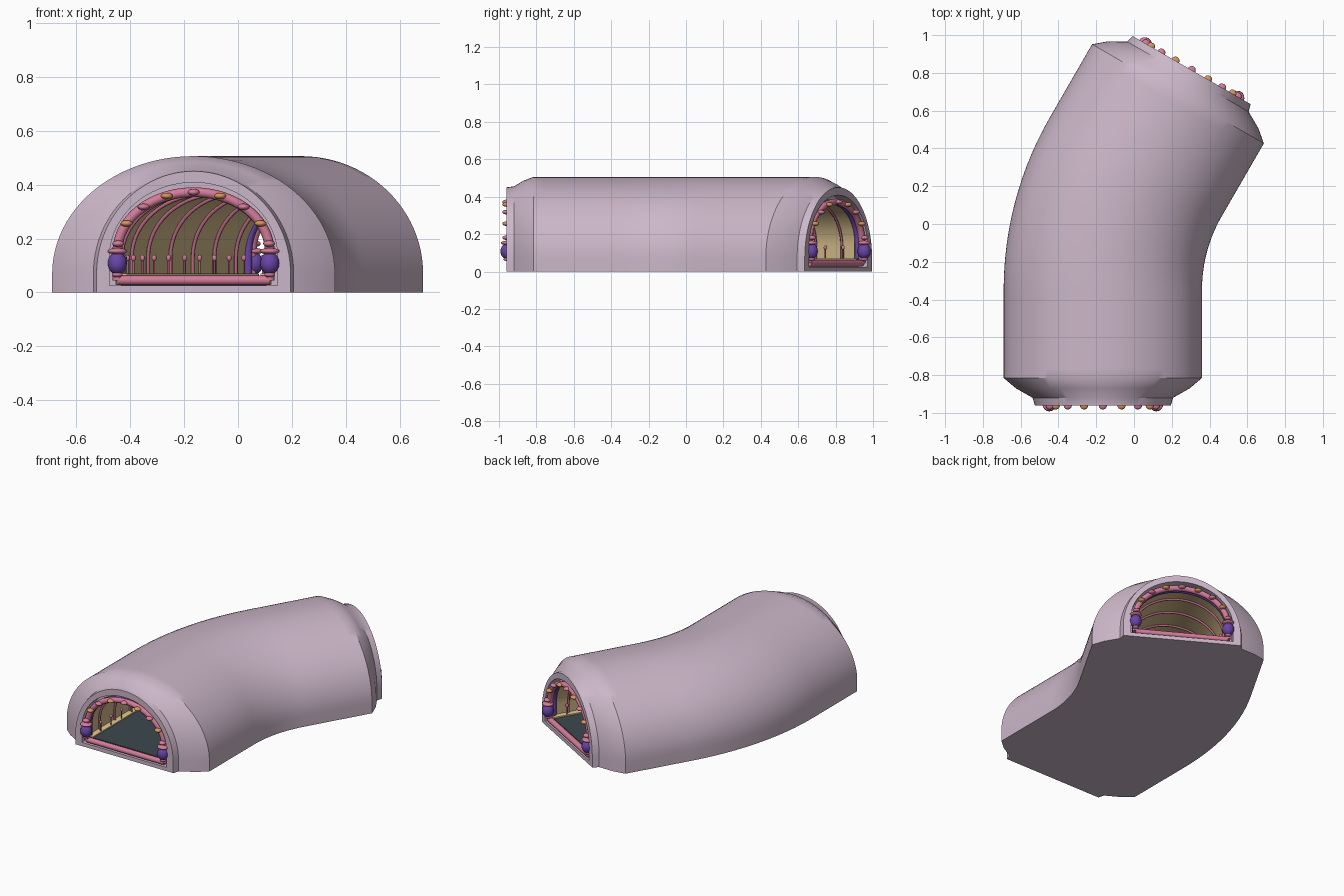
import bpy, bmesh, math
from mathutils import Vector, Matrix

if "Cube" in bpy.data.objects:
    bpy.data.objects.remove(bpy.data.objects["Cube"])


def material(name, rgb):
    m = bpy.data.materials.new(name)
    m.use_nodes = True
    m.diffuse_color = (*rgb, 1)
    m.node_tree.nodes["Principled BSDF"].inputs["Base Color"].default_value = (*rgb, 1)
    return m


MAUVE = material("mauve shell", (0.60, 0.47, 0.58))
TAN = material("tan wall", (0.62, 0.47, 0.24))
SLATE = material("slate floor", (0.045, 0.065, 0.075))
CREAM = material("cream trim", (0.80, 0.60, 0.28))
PINK = material("pink trim", (0.66, 0.20, 0.32))
ROSE = material("rose ribs", (0.46, 0.13, 0.21))
ORANGE = material("orange bead", (0.68, 0.30, 0.10))
PURPLE = material("purple glaze", (0.14, 0.06, 0.38))

# Centre line: straight, thirty degree bend, straight
START = Vector((-0.165, -0.96))
RUN, RADIUS, BEND = 0.612, 1.3, math.radians(30)
ARC = RADIUS * BEND
LENGTH = RUN + ARC + 0.592


def frame(s):
    """Matrix at distance s: x across, y along, z up."""
    a = min(max((s - RUN) / RADIUS, 0), BEND)
    tail = max(s - RUN - ARC, 0)
    x = START.x + RADIUS * (1 - math.cos(a)) + tail * math.sin(a)
    y = START.y + min(s, RUN) + RADIUS * math.sin(a) + tail * math.cos(a)
    return Matrix.Translation((x, y, 0)) @ Matrix.Rotation(-a, 4, "Z")


def arch(half, top, spring, base, n=48):
    pts = [(-half, base)]
    for i in range(n + 1):
        t = math.pi * (1 - i / n)
        pts.append((half * math.cos(t), spring + (top - spring) * math.sin(t)))
    return pts + [(half, base)]


def box(left, right, base, top):
    return [(left, base), (left, top), (right, top), (right, base)]


def steps(a, b, n):
    return [a + (b - a) * i / n for i in range(n + 1)]


def finish(name, bm, mats, angle=32):
    bmesh.ops.recalc_face_normals(bm, faces=bm.faces[:])
    me = bpy.data.meshes.new(name)
    bm.to_mesh(me)
    bm.free()
    for m in mats:
        me.materials.append(m)
    ob = bpy.data.objects.new(name, me)
    bpy.context.collection.objects.link(ob)
    bpy.ops.object.select_all(action="DESELECT")
    ob.select_set(True)
    bpy.context.view_layer.objects.active = ob
    bpy.ops.object.shade_smooth_by_angle(angle=math.radians(angle))
    return ob


def loft(name, sections, mats, slots=None, ring=False):
    """Skin (distance, profile) sections; ring joins last to first."""
    bm = bmesh.new()
    rows = [[bm.verts.new(frame(s) @ Vector((u, 0, z))) for u, z in prof]
            for s, prof in sections]
    for i in range(len(rows) if ring else len(rows) - 1):
        a, b = rows[i], rows[(i + 1) % len(rows)]
        for j in range(len(a)):
            k = (j + 1) % len(a)
            f = bm.faces.new((a[j], a[k], b[k], b[j]))
            f.material_index = slots[i] if slots else 0
    if not ring:
        bm.faces.new(rows[0])
        bm.faces.new(rows[-1])
    return finish(name, bm, mats)


def tubes(name, paths, radius, mat):
    cu = bpy.data.curves.new(name, "CURVE")
    cu.dimensions = "3D"
    cu.bevel_depth = radius
    cu.bevel_resolution = 2
    cu.use_fill_caps = True
    for path in paths:
        sp = cu.splines.new("POLY")
        sp.points.add(len(path) - 1)
        for p, co in zip(sp.points, path):
            p.co = (*co, 1)
    cu.materials.append(mat)
    ob = bpy.data.objects.new(name, cu)
    bpy.context.collection.objects.link(ob)
    bpy.ops.object.select_all(action="DESELECT")
    ob.select_set(True)
    bpy.context.view_layer.objects.active = ob
    bpy.ops.object.convert(target="MESH")


def balls(name, items, mat):
    """Ellipsoids from (distance, across, height, radii)."""
    bm = bmesh.new()
    for s, u, z, radii in items:
        m = frame(s) @ Matrix.Translation((u, 0, z)) @ Matrix.Diagonal((*radii, 1))
        bmesh.ops.create_uvsphere(bm, u_segments=16, v_segments=10, radius=1, matrix=m)
    finish(name, bm, [mat], 60)


def past(end, d):
    """Distance d inside an end; negative is outside. frame() is straight there."""
    return d if end == 0 else LENGTH - d


def spot(end, d, u, z):
    s = 0 if end == 0 else LENGTH
    return frame(s) @ Vector((u, d if end == 0 else -d, z))


# Tunnel body: outer skin, end faces, recesses and inner wall in one ring
taper = [(0, 0.36, 0.45), (0.04, 0.372, 0.455), (0.09, 0.46, 0.485), (0.145, 0.525, 0.506)]
outer = [(s, arch(w, h, 0.07, 0)) for s, w, h in taper]
outer += [(s, arch(0.525, 0.506, 0.07, 0)) for s in steps(0.145, LENGTH - 0.145, 32)[1:-1]]
outer += [(LENGTH - s, arch(w, h, 0.07, 0)) for s, w, h in reversed(taper)]
opening = arch(0.312, 0.408, 0.13, 0.025)
inner_prof = arch(0.288, 0.372, 0.13, 0.03)
inner = [(LENGTH, opening), (LENGTH - 0.06, opening)]
inner += [(s, inner_prof) for s in steps(LENGTH - 0.06, 0.06, 32)]
inner += [(0.06, opening), (0, opening)]
slots = [0] * (len(outer) + 2) + [1] * 32 + [0] * 3
loft("tunnel_shell", outer + inner, [MAUVE, TAN], slots, ring=True)

# Floor and side curbs
along = steps(0.03, LENGTH - 0.03, 36)
loft("floor", [(s, box(-0.27, 0.27, 0.026, 0.062)) for s in along], [SLATE])
for side, label in ((1, "left"), (-1, "right")):
    lo, hi = sorted((side * 0.248, side * 0.286))
    loft(label + "_curb", [(s, box(lo, hi, 0.027, 0.07)) for s in along], [CREAM])

# Interior arched ribs
rib = arch(0.28, 0.364, 0.13, 0.065, 28)
tubes("ribs", [[frame(s) @ Vector((u, 0, z)) for u, z in rib]
               for s in steps(0.14, LENGTH - 0.14, 10)], 0.007, ROSE)

# Lamp posts with knobs along both curbs
stands = [(s, side * 0.258) for s in steps(0.12, LENGTH - 0.12, 15) for side in (-1, 1)]
tubes("posts", [[frame(s) @ Vector((u, 0, z)) for z in (0.065, 0.125)]
                for s, u in stands], 0.004, ROSE)
balls("post_knobs", [(s, u, 0.128, (0.009, 0.009, 0.012)) for s, u in stands], PINK)

# Decorated portal at each end
HALF, TOP, SPRING = 0.283, 0.372, 0.15
for end, label in ((0, "front"), (1, "back")):
    hoop = arch(HALF, TOP, SPRING, 0.045, 40)
    tubes(label + "_portal_arch", [[spot(end, 0.018, u, z) for u, z in hoop]], 0.018, PINK)
    tubes(label + "_inner_hoop", [[spot(end, 0.045, u, z) for u, z in hoop]], 0.015, PURPLE)
    tubes(label + "_sill", [[spot(end, 0.018, u, 0.045) for u in (-HALF, HALF)]], 0.018, PINK)
    beads = {0: [], 1: []}
    for k in range(-4, 5):
        t = math.radians(90 + 20.5 * k)
        beads[k % 2].append((past(end, 0), HALF * math.cos(t),
                             SPRING + (TOP - SPRING) * math.sin(t), (0.022, 0.022, 0.012)))
    balls(label + "_pink_beads", beads[0], PINK)
    balls(label + "_orange_beads", beads[1], ORANGE)
    # Urns with collars at the arch feet
    feet = [(past(end, 0.004), side * HALF) for side in (-1, 1)]
    balls(label + "_urns", [(s, u, 0.108, (0.036, 0.036, 0.042)) for s, u in feet], PURPLE)
    balls(label + "_urn_collars", [(s, u, 0.153, (0.037, 0.034, 0.012)) for s, u in feet], PINK)
    balls(label + "_urn_feet", [(s, u, 0.066, (0.02, 0.02, 0.01)) for s, u in feet], PINK)
